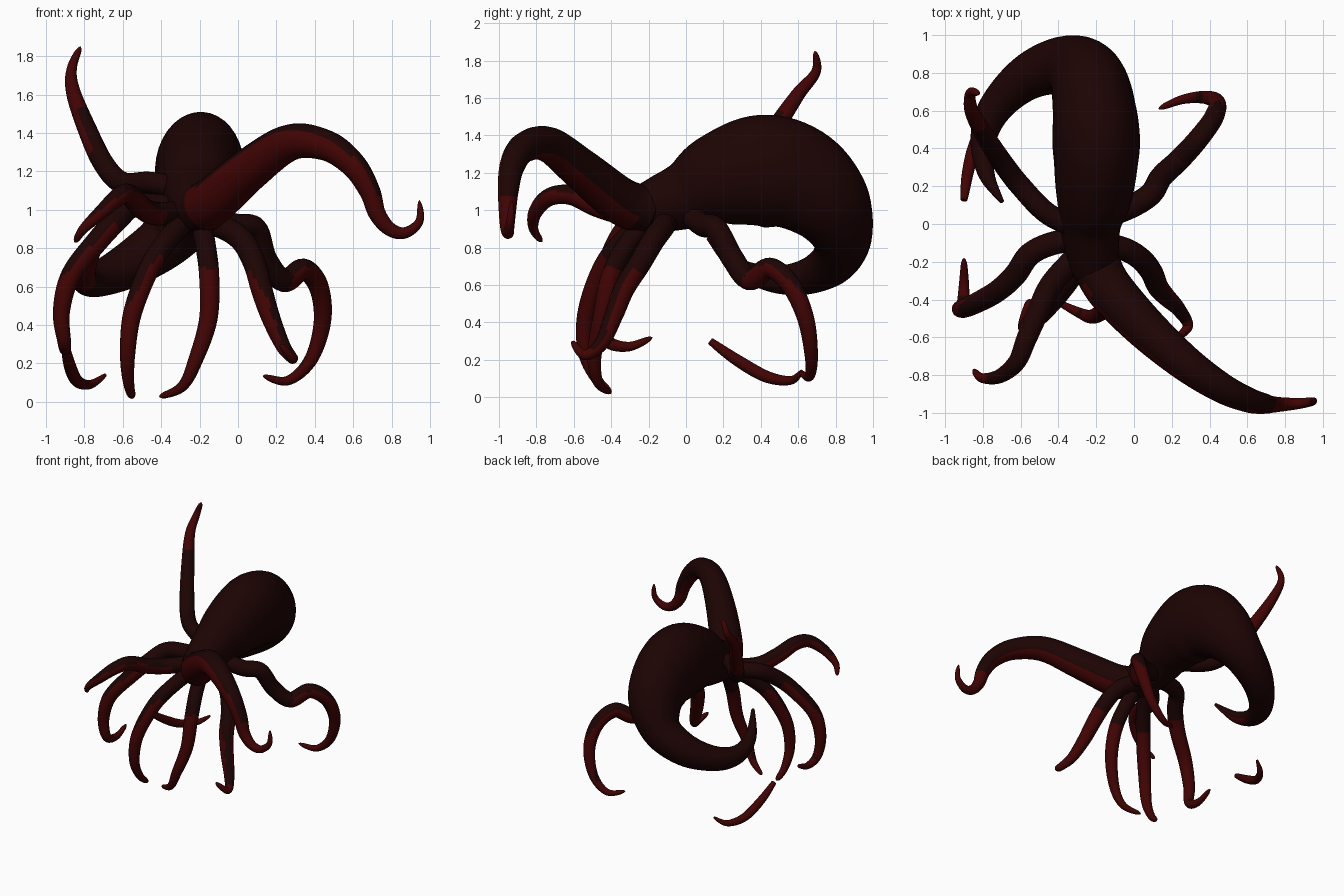
import bpy, bmesh, math
from mathutils import Vector

cube = bpy.data.objects.get("Cube")
if cube:
    bpy.data.objects.remove(cube, do_unlink=True)


def make_material(name, colour):
    mat = bpy.data.materials.new(name)
    mat.use_nodes = True
    mat.diffuse_color = colour
    mat.node_tree.nodes["Principled BSDF"].inputs["Base Color"].default_value = colour
    return mat


SKIN = make_material("dark_brown_skin", (0.012, 0.001, 0.001, 1))
UNDERSIDE = make_material("deep_red_underside", (0.052, 0.001, 0.001, 1))
DOWN = Vector((0, 0, -1))


def smooth_path(points, steps):
    """Catmull-Rom interpolation of points of any dimension."""
    padded = [points[0]] + points + [points[-1]]
    result = []
    for a, b, c, d in zip(padded, padded[1:], padded[2:], padded[3:]):
        for i in range(steps):
            t = i / steps
            result.append(0.5 * (2 * b + (c - a) * t
                                 + (2 * a - 5 * b + 4 * c - d) * t * t
                                 + (3 * b - a - 3 * c + d) * t ** 3))
    return result + [points[-1]]


def sweep(name, spine, radii, flatten, is_red, sides=20):
    """Skin a tube over a spine, then paint its faces by a rule."""
    lengths = [0.0]
    for a, b in zip(spine, spine[1:]):
        lengths.append(lengths[-1] + (b - a).length)
    along = [d / lengths[-1] for d in lengths]
    bm = bmesh.new()
    rings = []
    side = Vector((1, 0, 0))
    for i, centre in enumerate(spine):
        ahead = spine[min(i + 1, len(spine) - 1)]
        behind = spine[max(i - 1, 0)]
        tangent = (ahead - behind).normalized()
        side = (side - tangent * side.dot(tangent)).normalized()
        up = tangent.cross(side)
        radius = radii(i, along[i])
        width = radius * flatten(along[i])
        ring = []
        for k in range(sides):
            angle = math.tau * k / sides
            ring.append(bm.verts.new(centre + side * math.cos(angle) * width
                                     + up * math.sin(angle) * radius))
        rings.append(ring)
    station = {}
    for i in range(len(rings) - 1):
        for k in range(sides):
            n = (k + 1) % sides
            face = bm.faces.new((rings[i][k], rings[i][n],
                                 rings[i + 1][n], rings[i + 1][k]))
            station[face] = along[i]
    station[bm.faces.new(rings[0][::-1])] = 0.0
    station[bm.faces.new(rings[-1])] = 1.0
    bmesh.ops.recalc_face_normals(bm, faces=bm.faces)
    bm.normal_update()
    for face in bm.faces:
        face.smooth = True
        face.material_index = int(is_red(station[face], face.normal))
    mesh = bpy.data.meshes.new(name)
    bm.to_mesh(mesh)
    bm.free()
    mesh.materials.append(SKIN)
    mesh.materials.append(UNDERSIDE)
    obj = bpy.data.objects.new(name, mesh)
    bpy.context.collection.objects.link(obj)
    return obj


def tentacle(name, root, tip, power, red_from, points, tip_red=0.85,
             red_side=DOWN, red_limit=-0.35):
    """Tapering arm with a rounded end and a red side."""
    def radius(i, t):
        rounding = math.sqrt(max(0.02, 1 - (max(0, t - 0.97) / 0.03) ** 2))
        return (tip + (root - tip) * (1 - t ** power)) * rounding

    sweep(name, smooth_path([Vector(p) for p in points], 10), radius,
          flatten=lambda t: 1,
          is_red=lambda t, n: t > tip_red or (t > red_from and n.dot(red_side) > red_limit))


# Swollen body that curls down into a tapering tail; fourth value is the radius
body = [(-0.2, -0.33, 0.99, 0.04), (-0.21, -0.27, 1.0, 0.11), (-0.22, -0.15, 1.03, 0.15),
        (-0.23, 0, 1.08, 0.185), (-0.21, 0.17, 1.16, 0.25), (-0.2, 0.4, 1.21, 0.3),
        (-0.21, 0.6, 1.165, 0.285), (-0.25, 0.76, 1.03, 0.235), (-0.36, 0.835, 0.86, 0.165),
        (-0.52, 0.8, 0.74, 0.13), (-0.66, 0.7, 0.665, 0.104), (-0.76, 0.57, 0.63, 0.085),
        (-0.8, 0.42, 0.64, 0.065), (-0.78, 0.26, 0.71, 0.043), (-0.7, 0.12, 0.85, 0.012)]
samples = smooth_path([Vector(p) for p in body], 7)
sweep("body_and_tail", [p.to_3d() for p in samples],
      radii=lambda i, t: samples[i].w,
      flatten=lambda t: 0.77 + 0.23 * min(1, max(abs(t - 0.33) * 3.5 - 0.2, 0)),
      is_red=lambda t, n: t > 0.84 and n.z < -0.3, sides=36)

# Large front arm with a hooked tip, red on its inner and lower sides
tentacle("large_front_arm", 0.13, 0.012, 1.4, 0.04, [
    (-0.2, -0.22, 1.0), (-0.125, -0.35, 1.05), (0.06, -0.55, 1.21), (0.27, -0.735, 1.35),
    (0.46, -0.865, 1.335), (0.6, -0.93, 1.235), (0.685, -0.95, 1.1), (0.725, -0.955, 0.98),
    (0.79, -0.955, 0.9), (0.87, -0.95, 0.88), (0.945, -0.94, 0.94), (0.945, -0.93, 1.05)],
    tip_red=0.74, red_side=Vector((-0.4, -0.4, -0.8)), red_limit=-0.05)

# Raised arm on the right
tentacle("raised_arm", 0.058, 0.014, 3.5, 0.5, [
    (-0.25, -0.04, 1.1), (-0.45, 0.05, 1.14), (-0.6, 0.2, 1.14), (-0.7, 0.33, 1.24),
    (-0.79, 0.47, 1.43), (-0.86, 0.6, 1.62), (-0.865, 0.695, 1.74), (-0.82, 0.69, 1.85)],
    tip_red=0.7)

# Right arms
tentacle("right_side_arm", 0.062, 0.014, 3, 0.35, [
    (-0.25, -0.08, 1.0), (-0.42, -0.1, 1.02), (-0.55, -0.16, 1.02), (-0.63, -0.27, 0.95),
    (-0.73, -0.36, 0.84), (-0.87, -0.435, 0.66), (-0.92, -0.45, 0.47),
    (-0.905, -0.43, 0.31), (-0.9, -0.31, 0.27), (-0.9, -0.18, 0.32)])
tentacle("right_front_arm", 0.062, 0.014, 3, 0.2, [
    (-0.25, -0.12, 0.99), (-0.43, -0.31, 0.98), (-0.51, -0.47, 1.02), (-0.57, -0.61, 1.08),
    (-0.62, -0.73, 1.07), (-0.71, -0.805, 0.99), (-0.805, -0.815, 0.9), (-0.85, -0.77, 0.83)])

# Hanging front arms
tentacle("front_arm_right", 0.056, 0.02, 3, 0.3, [
    (-0.25, -0.16, 0.97), (-0.36, -0.32, 0.85), (-0.46, -0.44, 0.7), (-0.55, -0.53, 0.46),
    (-0.575, -0.54, 0.25), (-0.57, -0.48, 0.1), (-0.55, -0.4, 0.02)])
tentacle("front_arm_left", 0.054, 0.014, 3, 0.3, [
    (-0.2, -0.18, 0.97), (-0.17, -0.31, 0.82), (-0.15, -0.4, 0.65), (-0.155, -0.45, 0.43),
    (-0.22, -0.49, 0.22), (-0.29, -0.47, 0.08), (-0.41, -0.41, 0.025)])

# Left arms
tentacle("left_front_arm", 0.062, 0.014, 3, 0.4, [
    (-0.2, -0.1, 0.95), (-0.06, -0.13, 0.9), (0.03, -0.18, 0.83), (0.09, -0.25, 0.71),
    (0.125, -0.33, 0.58), (0.17, -0.385, 0.44), (0.235, -0.45, 0.29), (0.285, -0.54, 0.225),
    (0.22, -0.61, 0.3)])
tentacle("left_back_arm", 0.062, 0.014, 3, 0.4, [
    (-0.2, 0.02, 0.98), (-0.02, 0.09, 0.92), (0.09, 0.16, 0.9), (0.145, 0.25, 0.74),
    (0.24, 0.34, 0.63), (0.34, 0.45, 0.69), (0.42, 0.56, 0.6), (0.44, 0.64, 0.42),
    (0.38, 0.67, 0.22), (0.26, 0.66, 0.11), (0.13, 0.61, 0.135)])

# Separate loose tip near the ground, tapering to both ends
loose = smooth_path([Vector(p) for p in (
    (-0.9, 0.13, 0.3), (-0.88, 0.27, 0.2), (-0.84, 0.43, 0.11),
    (-0.77, 0.56, 0.09), (-0.69, 0.62, 0.14))], 9)
sweep("loose_arm_tip", loose,
      radii=lambda i, t: 0.008 + 0.025 * math.sin(math.pi * min(1, t * 0.9 + 0.1)) ** 0.7,
      flatten=lambda t: 1, is_red=lambda t, n: True)
